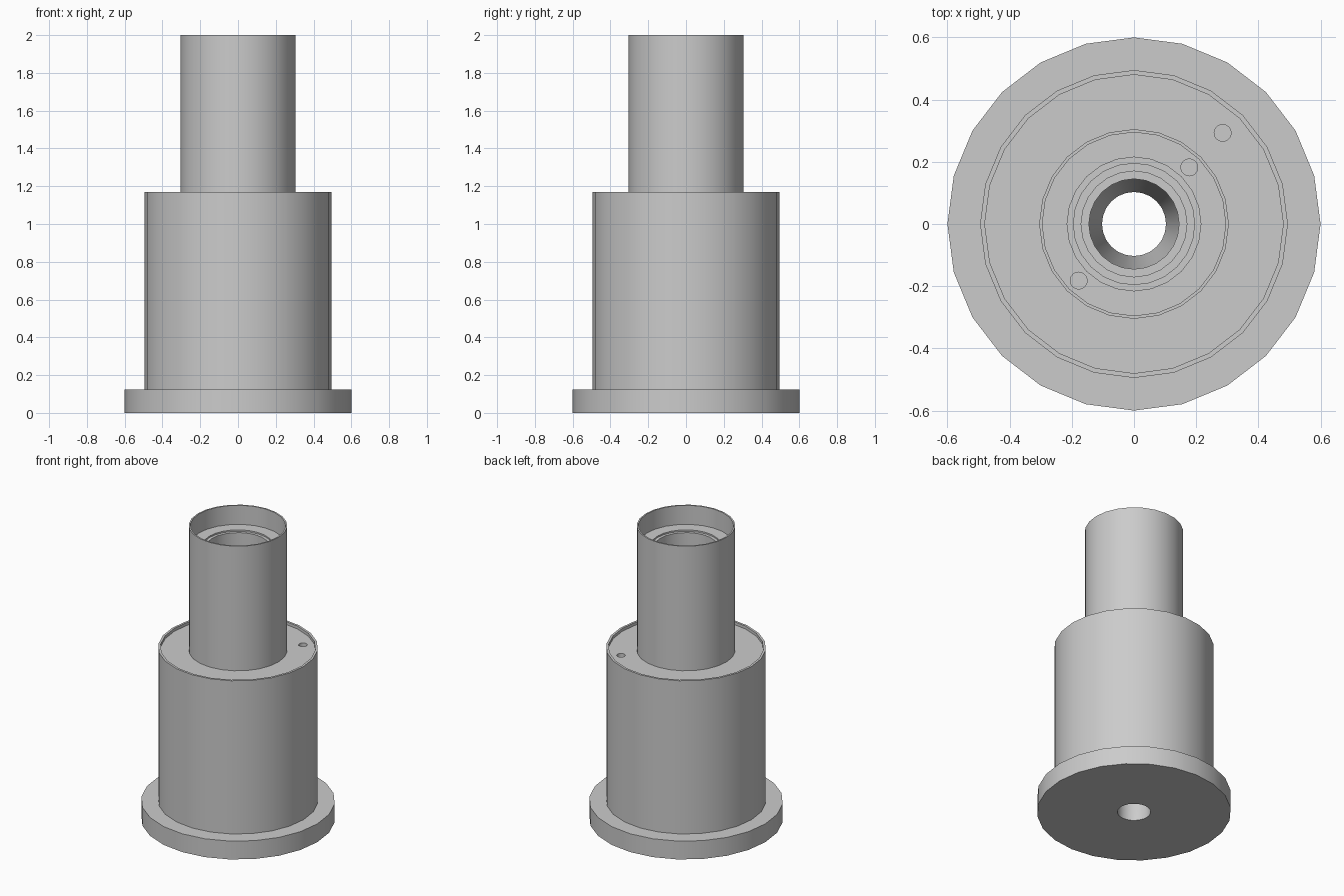
import bpy, bmesh, math
from mathutils import Matrix

cube = bpy.data.objects.get("Cube")
if cube:
    bpy.data.objects.remove(cube)

SIDES = 24

grey = bpy.data.materials.new("plain grey")
grey.use_nodes = True
colour = (0.6, 0.6, 0.6, 1)
grey.diffuse_color = colour
grey.node_tree.nodes["Principled BSDF"].inputs["Base Color"].default_value = colour


def add_object(name, bm):
    bmesh.ops.recalc_face_normals(bm, faces=bm.faces)
    mesh = bpy.data.meshes.new(name)
    bm.to_mesh(mesh)
    bm.free()
    mesh.materials.append(grey)
    obj = bpy.data.objects.new(name, mesh)
    bpy.context.collection.objects.link(obj)
    return obj


def revolve(name, profile):
    """Turn a closed (radius, height) outline around the z axis."""
    bm = bmesh.new()
    rings = []
    for i in range(SIDES):
        a = math.tau * i / SIDES
        rings.append([bm.verts.new((r * math.cos(a), r * math.sin(a), z)) for r, z in profile])
    n = len(profile)
    for i in range(SIDES):
        a, b = rings[i], rings[(i + 1) % SIDES]
        for j in range(n):
            k = (j + 1) % n
            bm.faces.new((a[j], b[j], b[k], a[k]))
    return add_object(name, bm)


# One turned body: flange, barrel with shallow rim, neck with deep cup, stepped bore
BORE, FLANGE, BARREL, NECK = 0.103, 0.60, 0.495, 0.305
housing = revolve("turned_housing", [
    (BORE, 0), (FLANGE, 0), (FLANGE, 0.125), (BARREL, 0.125),
    (BARREL, 1.17), (0.48, 1.17), (0.48, 1.15), (NECK, 1.15),
    (NECK, 2), (0.295, 2), (0.295, 1.87), (0.215, 1.87),
    (0.215, 1.86), (0.195, 1.86), (0.195, 1.2), (0.17, 1.2),
    (0.17, 0.6), (0.145, 0.6), (0.145, 0.35), (BORE, 0.07),
])

# Blind pin holes in the barrel shoulder and in the cup floor
bm = bmesh.new()
for x, y, top in ((0.285, 0.293, 1.15), (0.178, 0.182, 1.87), (-0.178, -0.182, 1.87)):
    bmesh.ops.create_cone(bm, cap_ends=True, segments=SIDES, radius1=0.027, radius2=0.027,
                          depth=0.4, matrix=Matrix.Translation((x, y, top - 0.15)))
cutter = add_object("pin_hole_cutter", bm)
cutter.hide_render = True

cut = housing.modifiers.new("pin holes", "BOOLEAN")
cut.operation = "DIFFERENCE"
cut.solver = "EXACT"
cut.object = cutter

bpy.ops.object.select_all(action="DESELECT")
housing.select_set(True)
bpy.context.view_layer.objects.active = housing
bpy.ops.object.modifier_apply(modifier=cut.name)
bpy.data.objects.remove(cutter)
bpy.ops.object.shade_smooth_by_angle(angle=math.radians(30))
